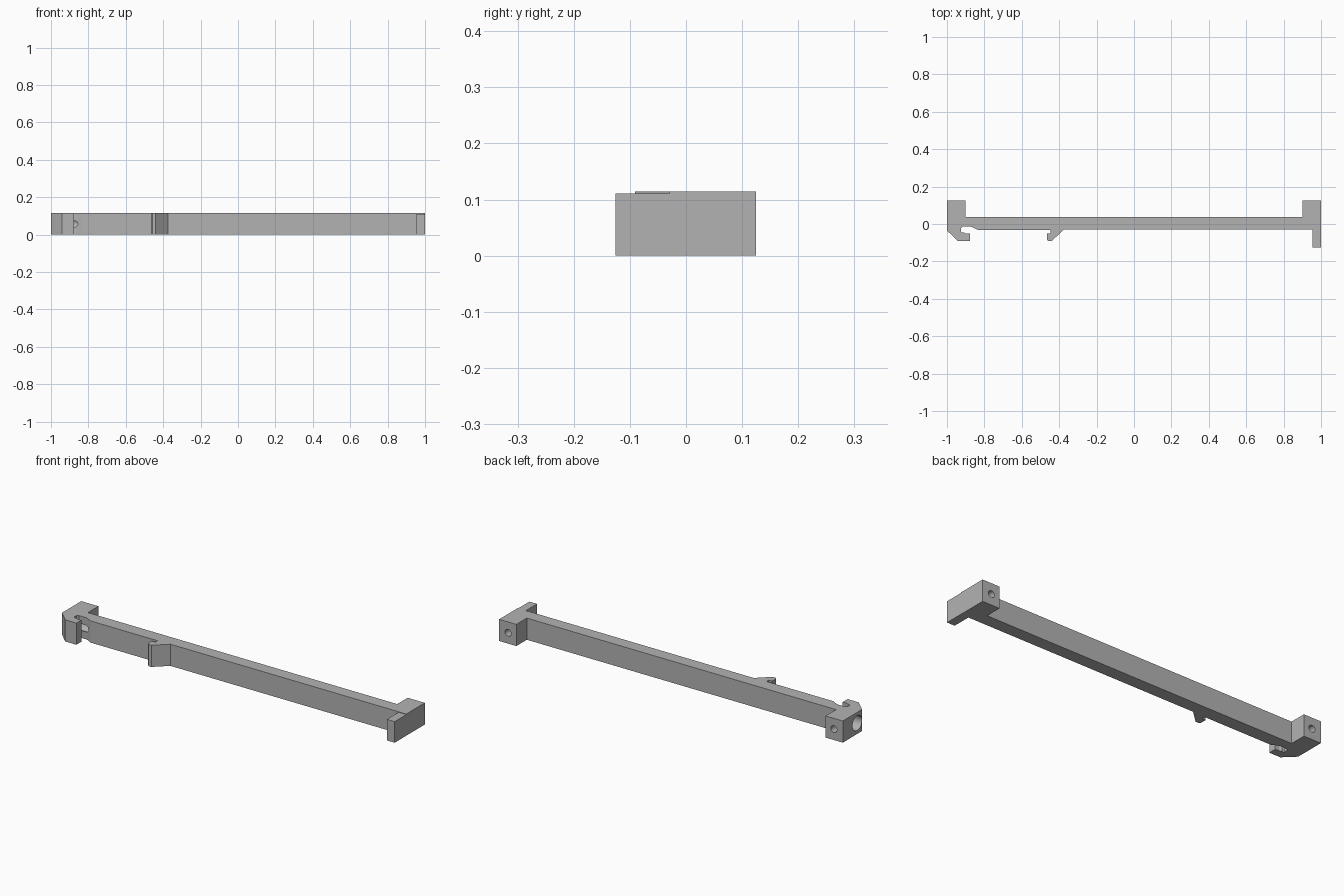
import bpy, bmesh
from math import radians
from mathutils import Matrix

cube = bpy.data.objects.get("Cube")
if cube:
    bpy.data.objects.remove(cube)

HEIGHT = 0.114

grey = bpy.data.materials.new("plain grey")
grey.use_nodes = True
colour = (0.45, 0.45, 0.45, 1)
grey.diffuse_color = colour
grey.node_tree.nodes["Principled BSDF"].inputs["Base Color"].default_value = colour


def add_object(name, bm):
    bmesh.ops.recalc_face_normals(bm, faces=bm.faces)
    mesh = bpy.data.meshes.new(name)
    bm.to_mesh(mesh)
    bm.free()
    mesh.materials.append(grey)
    obj = bpy.data.objects.new(name, mesh)
    bpy.context.collection.objects.link(obj)
    return obj


def extrude_profile(name, points, height):
    bm = bmesh.new()
    face = bm.faces.new([bm.verts.new((x, y, 0)) for x, y in points])
    top = bmesh.ops.extrude_face_region(bm, geom=[face])["geom"]
    verts = [v for v in top if isinstance(v, bmesh.types.BMVert)]
    bmesh.ops.translate(bm, verts=verts, vec=(0, 0, height))
    return add_object(name, bm)


def drill(target, centre, radius, length, axis):
    """Bore a round hole along the given axis."""
    bm = bmesh.new()
    turn = Matrix.Rotation(radians(90), 4, "Y" if axis == "X" else "X")
    bmesh.ops.create_cone(bm, cap_ends=True, segments=32, radius1=radius,
                          radius2=radius, depth=length,
                          matrix=Matrix.Translation(centre) @ turn)
    cutter = add_object("drill_cutter", bm)
    cutter.hide_render = True
    mod = target.modifiers.new("bore", "BOOLEAN")
    mod.operation, mod.solver, mod.object = "DIFFERENCE", "EXACT", cutter
    bpy.context.view_layer.objects.active = target
    bpy.ops.object.modifier_apply(modifier=mod.name)
    bpy.data.objects.remove(cutter)


# Bar outline: end blocks at the back, two hooks at the front
back_edge = [(1, 0.125), (0.9, 0.125), (0.9, 0.038),
             (-0.9, 0.038), (-0.9, 0.125), (-1, 0.125)]
end_hook = [(-1, -0.035), (-0.942, -0.091), (-0.877, -0.091), (-0.877, -0.05),
            (-0.902, -0.05), (-0.908, -0.046), (-0.92, -0.046), (-0.925, -0.04),
            (-0.925, -0.022), (-0.917, -0.014), (-0.875, -0.014),
            (-0.862, -0.018), (-0.835, -0.032)]
middle_hook = [(-0.446, -0.032), (-0.446, -0.05), (-0.466, -0.05),
               (-0.466, -0.082), (-0.458, -0.091), (-0.44, -0.091),
               (-0.374, -0.029)]
bar = extrude_profile("bar", back_edge + end_hook + middle_hook + [(1, -0.029)], HEIGHT)

# Wide bore in the end, narrowing until it breaks out behind the hook
mid = HEIGHT / 2
drill(bar, (-0.98, 0.005, mid), 0.039, 0.09, "X")
drill(bar, (-0.925, 0.005, mid), 0.026, 0.15, "X")

# Small holes in the back of both end blocks
for x in (-0.948, 0.948):
    drill(bar, (x, 0.09, mid), 0.018, 0.1, "Y")

# Slightly lower tab on the other end
tab = extrude_profile("front_tab", [(0.955, -0.126), (1, -0.126),
                                    (1, -0.029), (0.955, -0.029)], 0.111)

for obj in (bar, tab):
    bpy.ops.object.select_all(action="DESELECT")
    obj.select_set(True)
    bpy.context.view_layer.objects.active = obj
    bpy.ops.object.shade_smooth_by_angle(angle=radians(25))
